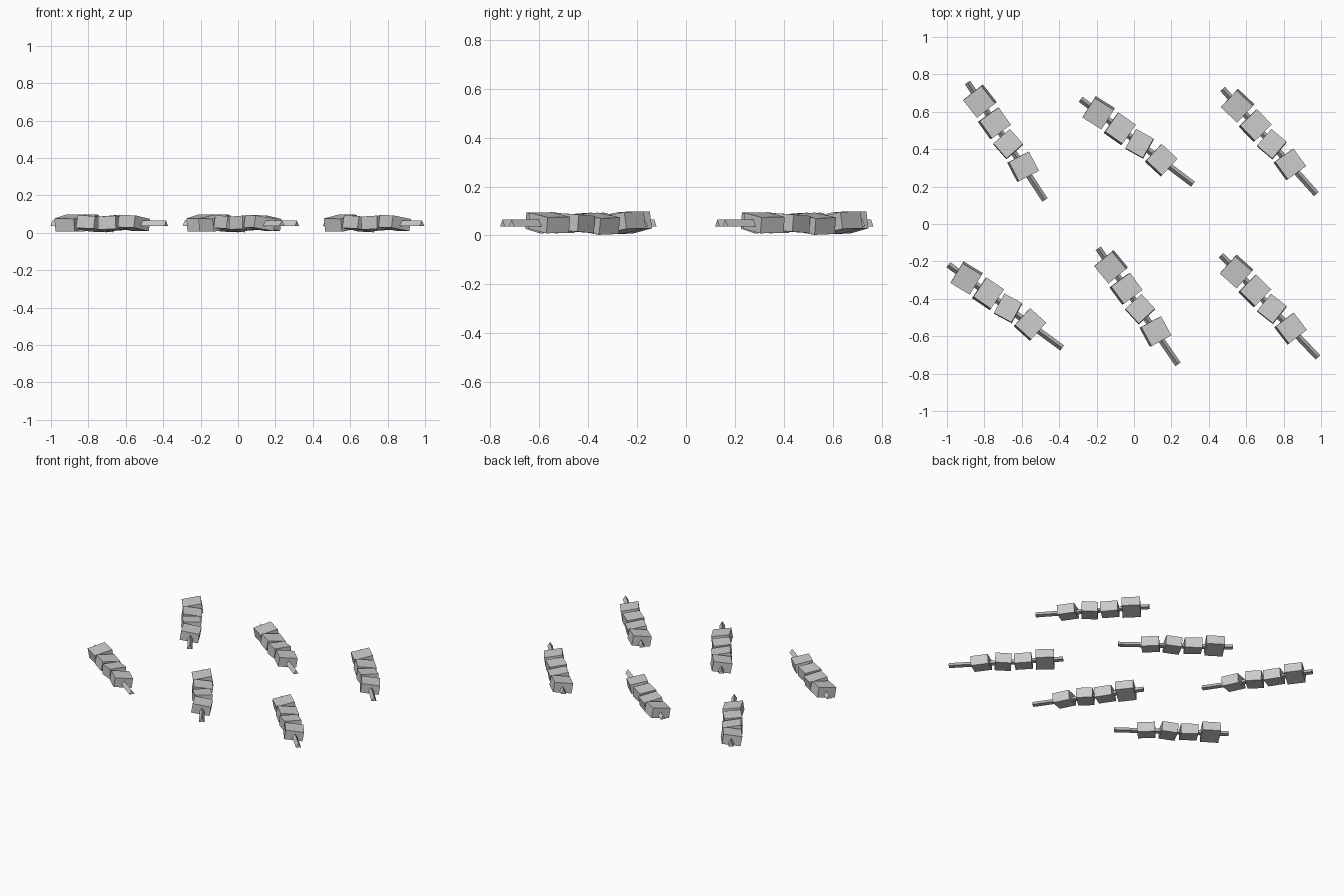
import bpy, bmesh
from math import radians
from mathutils import Matrix, Vector, Euler

if "Cube" in bpy.data.objects:
    bpy.data.objects.remove(bpy.data.objects["Cube"])

# skewer placements: tip (x, y) and handle end (x, y)
SKEWERS = [
    ((-0.89, 0.757), (-0.475, 0.127)),
    ((-0.285, 0.667), (0.319, 0.210)),
    ((0.474, 0.722), (0.973, 0.162)),
    ((-0.992, -0.218), (-0.381, -0.665)),
    ((-0.191, -0.130), (0.233, -0.747)),
    ((0.466, -0.167), (0.983, -0.713)),
]

# chunks: distance from tip, height, size, (roll, pitch, yaw) in degrees
CHUNKS = [
    (0.120, 0.052, (0.120, 0.125, 0.070), (10, 1, 5)),
    (0.262, 0.048, (0.114, 0.126, 0.068), (-9, 2, 2)),
    (0.395, 0.051, (0.107, 0.118, 0.070), (-3, -3, 8)),
    (0.540, 0.052, (0.116, 0.122, 0.066), (-9, 1, -6)),
]
LENGTH = 0.753


def make(name, bm, matrix):
    bmesh.ops.recalc_face_normals(bm, faces=bm.faces)
    mesh = bpy.data.meshes.new(name)
    bm.to_mesh(mesh)
    bm.free()
    ob = bpy.data.objects.new(name, mesh)
    ob.matrix_world = matrix
    bpy.context.collection.objects.link(ob)
    return ob


def stick(matrix):
    # three-sided rod, flat side down
    bm = bmesh.new()
    tri = [(-0.017, 0.037), (0.017, 0.037), (0, 0.065)]
    face = bm.faces.new([bm.verts.new((0, y, z)) for y, z in tri])
    ext = bmesh.ops.extrude_face_region(bm, geom=[face], use_keep_orig=True)
    moved = [g for g in ext["geom"] if isinstance(g, bmesh.types.BMVert)]
    bmesh.ops.translate(bm, verts=moved, vec=(LENGTH, 0, 0))
    make("skewer_stick", bm, matrix)


def chunk(matrix, along, height, size, turn):
    # slightly tilted block of food threaded on the stick
    bm = bmesh.new()
    bmesh.ops.create_cube(bm, size=1, matrix=Matrix.Diagonal((*size, 1)))
    rot = Euler([radians(a) for a in turn]).to_matrix().to_4x4()
    make("food_chunk", bm, matrix @ Matrix.Translation((along, 0, height)) @ rot)


for tip, end in SKEWERS:
    d = Vector(end) - Vector(tip)
    frame = (Matrix.Translation((*tip, 0))
             @ Matrix.Rotation(-d.angle_signed(Vector((1, 0))) * -1, 4, 'Z'))
    # local x axis must run from tip to handle
    if (frame.to_3x3() @ Vector((1, 0, 0))).xy.dot(d.normalized()) < 0.99:
        frame = (Matrix.Translation((*tip, 0))
                 @ Matrix.Rotation(d.angle_signed(Vector((1, 0))) * -1, 4, 'Z'))
    stick(frame)
    for c in CHUNKS:
        chunk(frame, *c)
